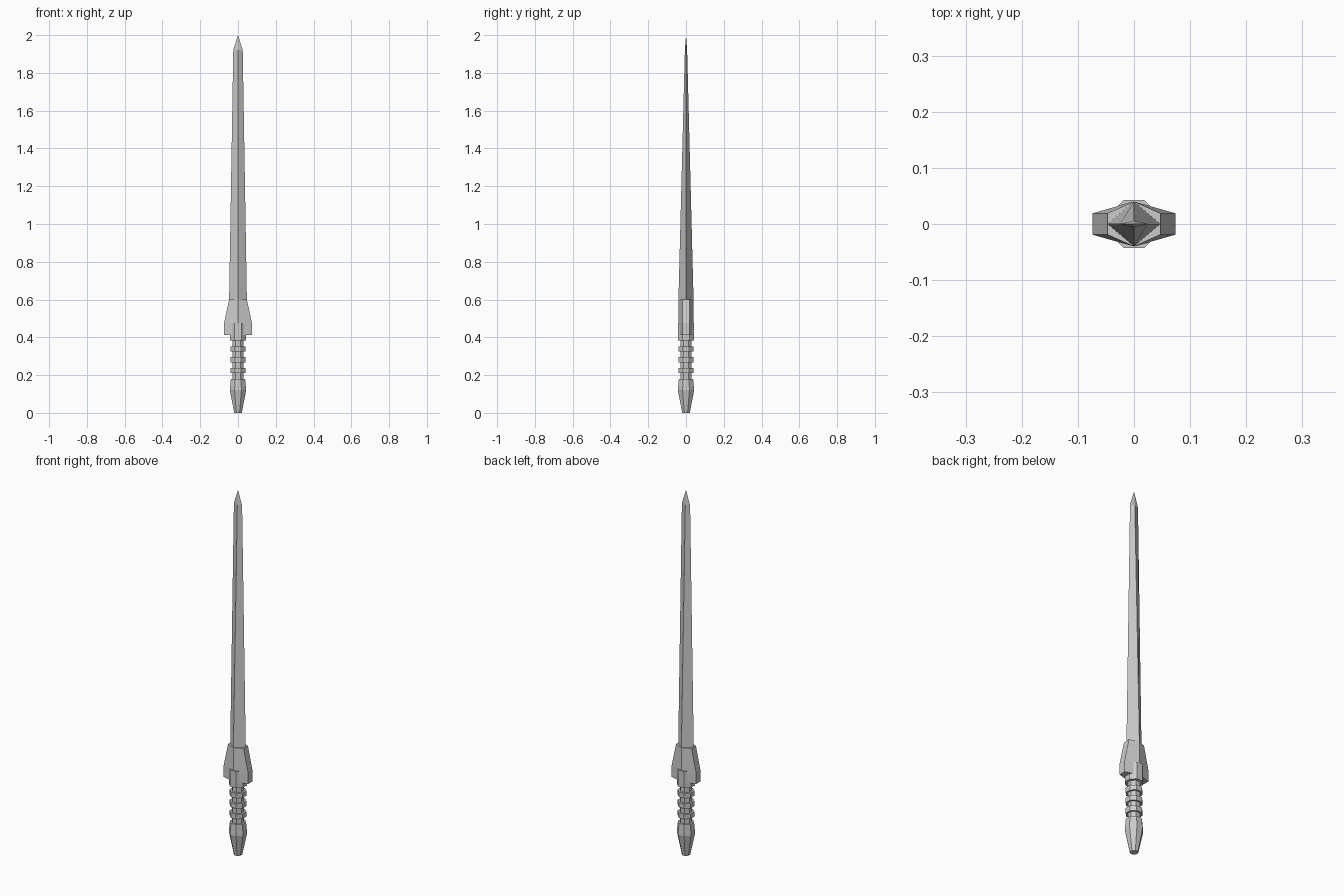
import bpy, bmesh, math

if "Cube" in bpy.data.objects:
    bpy.data.objects.remove(bpy.data.objects["Cube"])


def loft(name, sections, point=None):
    """Skin a list of closed rings, each a list of (x, y, z); an optional point closes the top."""
    bm = bmesh.new()
    rings = [[bm.verts.new(p) for p in s] for s in sections]
    n = len(rings[0])
    for a, b in zip(rings, rings[1:]):
        for i in range(n):
            j = (i + 1) % n
            bm.faces.new((a[i], a[j], b[j], b[i]))
    bm.faces.new(rings[0][::-1])
    if point:
        tip = bm.verts.new(point)
        for i in range(n):
            bm.faces.new((rings[-1][i], rings[-1][(i + 1) % n], tip))
    else:
        bm.faces.new(rings[-1])
    bmesh.ops.recalc_face_normals(bm, faces=bm.faces)
    mesh = bpy.data.meshes.new(name)
    bm.to_mesh(mesh)
    bm.free()
    obj = bpy.data.objects.new(name, mesh)
    bpy.context.collection.objects.link(obj)
    return obj


def octagon(r, z):
    """Octagon with flat sides at distance r from the axis."""
    c = r / math.cos(math.pi / 8)
    angles = [math.pi / 8 + i * math.pi / 4 for i in range(8)]
    return [(c * math.cos(a), c * math.sin(a), z) for a in angles]


def diamond(w, d, z):
    return [(w, 0, z), (0, d, z), (-w, 0, z), (0, -d, z)]


def ridged(w, edge, d, z):
    """Hexagon with blunt side edges and a central ridge."""
    return [(w, -edge, z), (w, edge, z), (0, d, z),
            (-w, edge, z), (-w, -edge, z), (0, -d, z)]


# Blade with a central ridge and a short point
loft("blade", [diamond(0.047, 0.04, 0.46), diamond(0.047, 0.04, 0.60),
               diamond(0.025, 0.006, 1.92)], (0, 0, 2.0))

# Flared guard wings at the blade base
loft("guard", [ridged(0.074, 0.019, 0.04, 0.412), ridged(0.074, 0.019, 0.04, 0.475),
               ridged(0.047, 0.019, 0.04, 0.60)])

# Grip: collar, ringed handle and tapered pommel in one stepped octagonal profile
profile = [(0.020, 0.0), (0.043, 0.12), (0.038, 0.18), (0.029, 0.18)]
for z in (0.21, 0.268, 0.325):
    profile += [(0.029, z), (0.039, z), (0.039, z + 0.027), (0.029, z + 0.027)]
profile += [(0.029, 0.383), (0.043, 0.383), (0.043, 0.475)]
loft("grip", [octagon(r, z) for r, z in profile])
